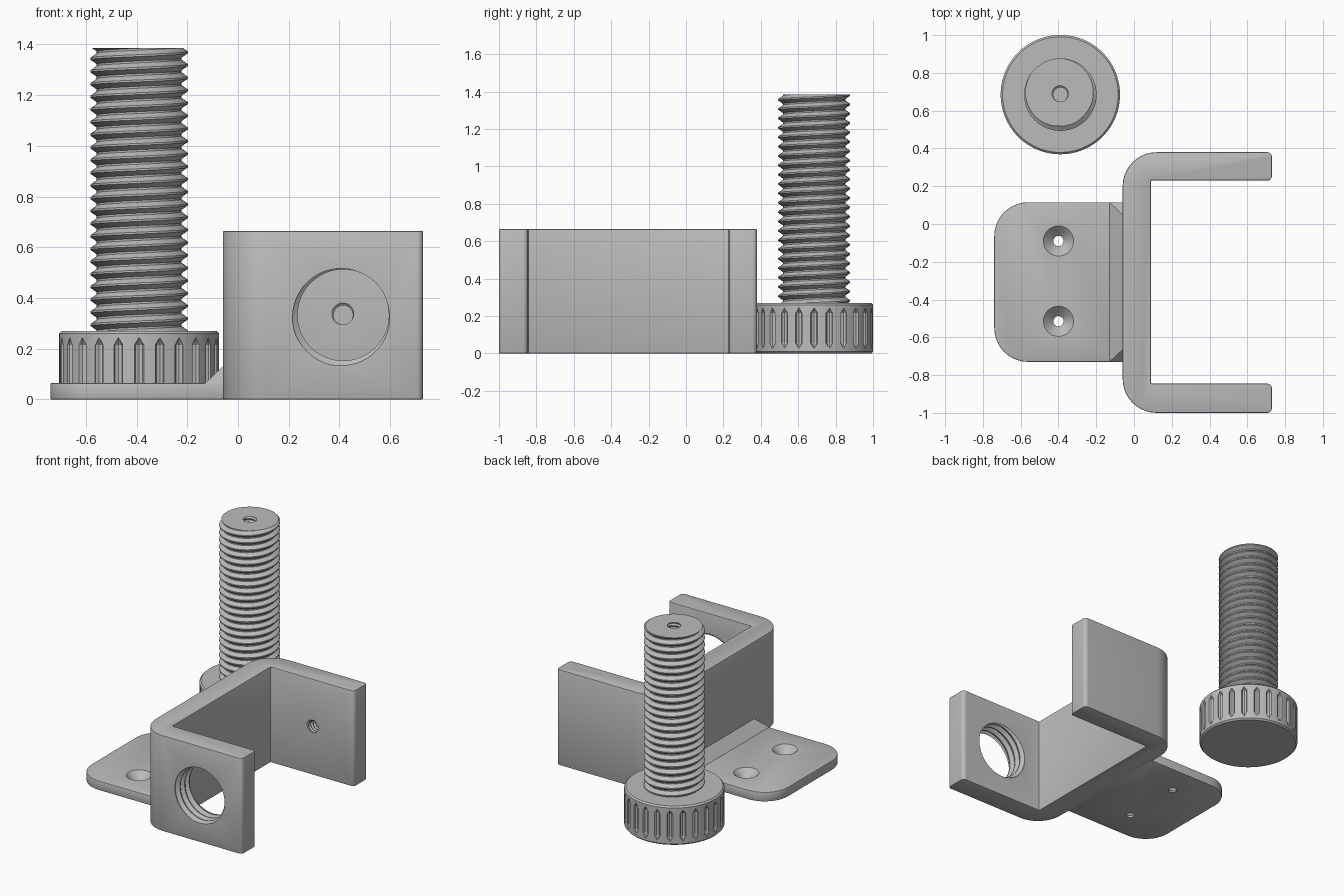
import bpy, bmesh, math
from mathutils import Matrix, Vector

if "Cube" in bpy.data.objects:
    bpy.data.objects.remove(bpy.data.objects["Cube"])

grey = bpy.data.materials.new("plain grey")
grey.use_nodes = True
COLOUR = (0.5, 0.5, 0.5, 1)
grey.diffuse_color = COLOUR
grey.node_tree.nodes["Principled BSDF"].inputs["Base Color"].default_value = COLOUR


def finish(name, bm):
    """Turn a bmesh into a named grey object."""
    bmesh.ops.recalc_face_normals(bm, faces=bm.faces)
    mesh = bpy.data.meshes.new(name)
    bm.to_mesh(mesh)
    bm.free()
    mesh.materials.append(grey)
    obj = bpy.data.objects.new(name, mesh)
    bpy.context.collection.objects.link(obj)
    return obj


def activate(obj):
    bpy.ops.object.select_all(action='DESELECT')
    obj.select_set(True)
    bpy.context.view_layer.objects.active = obj


def bevel(obj, width, segments=2):
    mod = obj.modifiers.new("edge", 'BEVEL')
    mod.width, mod.segments = width, segments
    mod.limit_method, mod.angle_limit = 'ANGLE', math.radians(50)
    activate(obj)
    bpy.ops.object.modifier_apply(modifier=mod.name)


def cut(obj, cutter):
    """Subtract a cutter and throw it away."""
    cutter.hide_render = True
    mod = obj.modifiers.new("cut", 'BOOLEAN')
    mod.operation, mod.solver, mod.object = 'DIFFERENCE', 'EXACT', cutter
    activate(obj)
    bpy.ops.object.modifier_apply(modifier=mod.name)
    bpy.data.objects.remove(cutter)


def smooth(obj):
    activate(obj)
    bpy.ops.object.shade_smooth_by_angle(angle=math.radians(30))


def rounded(corners, steps=10):
    """Outline from (x, y, radius) right-angled corners."""
    out = []
    for i, (x, y, r) in enumerate(corners):
        p = Vector((x, y))
        if not r:
            out.append(p)
            continue
        a = (Vector(corners[i - 1][:2]) - p).normalized() * r
        b = (Vector(corners[(i + 1) % len(corners)][:2]) - p).normalized() * r
        for s in range(steps + 1):
            t = s / steps * math.pi / 2
            out.append(p + a * (1 - math.sin(t)) + b * (1 - math.cos(t)))
    return out


def prism(name, outline, z0, z1):
    bm = bmesh.new()
    face = bm.faces.new([bm.verts.new((p.x, p.y, z0)) for p in outline])
    ext = bmesh.ops.extrude_face_region(bm, geom=[face])
    verts = [v for v in ext["geom"] if isinstance(v, bmesh.types.BMVert)]
    bmesh.ops.translate(bm, verts=verts, vec=(0, 0, z1 - z0))
    return finish(name, bm)


def lathe(name, profile, places, sides):
    """Spin an (r, z) profile that starts and ends on the axis, at each (x, y)."""
    bm = bmesh.new()
    for x, y in places:
        vs = [bm.verts.new((x + r, y, z)) for r, z in profile]
        es = [bm.edges.new(pair) for pair in zip(vs, vs[1:])]
        bmesh.ops.spin(bm, geom=vs + es, cent=(x, y, 0), axis=(0, 0, 1),
                       angle=2 * math.pi, steps=sides)
    bmesh.ops.remove_doubles(bm, verts=bm.verts, dist=1e-5)
    return finish(name, bm)


def thread(name, root, crest, pitch, length, matrix, sides=48):
    """Right-handed helical rod along local z with flat ends."""
    stops = (0, 0.15, 0.5, 0.65, 1)
    radii = (root, root, crest, crest, root)

    def radius(s):
        s %= 1
        for k in range(4):
            if s <= stops[k + 1]:
                f = (s - stops[k]) / (stops[k + 1] - stops[k])
                return radii[k] + f * (radii[k + 1] - radii[k])

    bm = bmesh.new()
    rows = 4 * (math.ceil(length / pitch) + 2)
    columns = []
    for i in range(sides + 1):
        turn = i / sides
        ang = 2 * math.pi * turn
        col = []
        for j in range(rows):
            z = (j // 4 - 1 + stops[j % 4] + turn) * pitch
            z = min(max(z, 0), length)
            r = radius(z / pitch - turn)
            col.append(bm.verts.new((r * math.cos(ang), r * math.sin(ang), z)))
        columns.append(col)
    for a, b in zip(columns, columns[1:]):
        for j in range(rows - 1):
            bm.faces.new((a[j], b[j], b[j + 1], a[j + 1]))
    bmesh.ops.remove_doubles(bm, verts=bm.verts, dist=1e-5)
    bmesh.ops.holes_fill(bm, edges=[e for e in bm.edges if e.is_boundary], sides=0)
    bm.transform(matrix)
    return finish(name, bm)


# U-shaped clamp body
END, OUT = 0.025, 0.18
body = prism("clamp_body", rounded([
    (-0.06, -1, OUT), (0.73, -1, END), (0.73, -0.845, END), (0.09, -0.845, 0),
    (0.09, 0.23, 0), (0.73, 0.23, END), (0.73, 0.38, END), (-0.06, 0.38, OUT)]), 0, 0.665)
bevel(body, 0.006)

# threaded hole in the front arm, blind threaded hole in the back arm
HX, HZ = 0.415, 0.333
front_axis = Matrix.Translation((HX, -0.79, HZ)) @ Matrix.Rotation(math.pi / 2, 4, 'X')
cut(body, thread("front_hole", 0.18, 0.203, 0.05, 0.26, front_axis))
back_axis = Matrix.Translation((HX, 0.2, HZ)) @ Matrix.Rotation(-math.pi / 2, 4, 'X')
cut(body, thread("back_hole", 0.038, 0.048, 0.024, 0.13, back_axis, 24))
smooth(body)

# mounting plate with two countersunk screw holes
plate = prism("mounting_plate", rounded([
    (-0.74, -0.73, OUT), (-0.05, -0.73, 0), (-0.05, 0.115, 0), (-0.74, 0.115, OUT)]), 0, 0.065)
bevel(plate, 0.005)
sink = [(0, -0.02), (0.027, -0.02), (0.027, 0.012), (0.085, 0.07), (0, 0.07)]
cut(plate, lathe("screw_holes", sink, [(-0.4, -0.09), (-0.4, -0.515)], 32))
smooth(plate)

# sloped gusset between plate and body, with hipped ends
bm = bmesh.new()
for y, inset in ((0.115, -0.07), (-0.73, 0.07)):
    for p in ((-0.13, y, 0.064), (-0.055, y, 0.064), (-0.055, y + inset, 0.135)):
        bm.verts.new(p)
bmesh.ops.convex_hull(bm, input=bm.verts)
finish("gusset", bm)

# knurled screw head
BX, BY, R = -0.39, 0.685, 0.316
head = lathe("screw_head", [(0, 0), (R - 0.01, 0), (R, 0.01), (R, 0.26),
                            (R - 0.01, 0.27), (0, 0.27)], [(BX, BY)], 96)
ring = [(BX + R * math.cos(i * math.pi / 12), BY + R * math.sin(i * math.pi / 12))
        for i in range(24)]
cut(head, lathe("grooves", [(0, 0.025), (0.019, 0.055), (0.019, 0.215), (0, 0.245)], ring, 8))
smooth(head)

# threaded shaft with a small threaded hole in its tip
shaft = thread("screw_shaft", 0.167, 0.192, 0.05, 1.145, Matrix.Translation((BX, BY, 0.24)))
cut(shaft, thread("tip_hole", 0.038, 0.048, 0.024, 0.2, Matrix.Translation((BX, BY, 1.22)), 24))
smooth(shaft)
